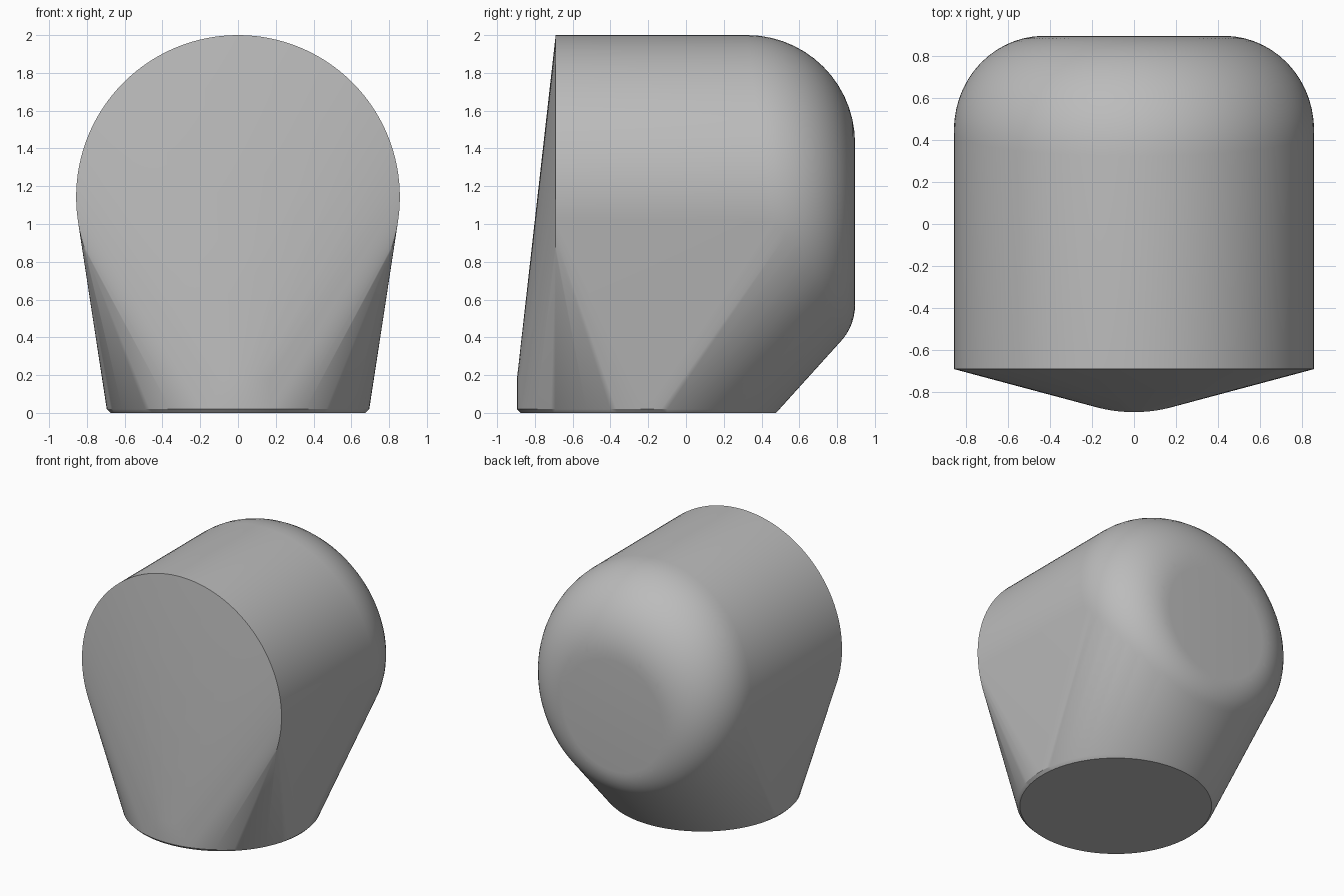
import bpy, bmesh
from math import sin, cos, pi, radians

default = bpy.data.objects.get("Cube")
if default:
    bpy.data.objects.remove(default, do_unlink=True)

SEGMENTS = 128
ROUND_STEPS = 14
BACK, FRONT = 0.895, -0.69        # ends of the horizontal barrel
BARREL_R, BARREL_Z = 0.857, 1.143
FLAT_R, FLAT_Z = 0.428, 1.0       # flat disc on the back
BASE_R, BASE_Y = 0.695, -0.2      # round foot
CHAMFER = 0.02

grey = bpy.data.materials.new("plain grey")
grey.use_nodes = True
colour = (0.5, 0.5, 0.5, 1)
grey.diffuse_color = colour
grey.node_tree.nodes["Principled BSDF"].inputs["Base Color"].default_value = colour

bm = bmesh.new()
for i in range(SEGMENTS):
    a = 2 * pi * i / SEGMENTS
    c, s = cos(a), sin(a)

    # Front rim of the barrel
    bm.verts.new((BARREL_R * c, FRONT, BARREL_Z + BARREL_R * s))

    # Back rounding, wide at the top and tight at the bottom
    ix, iz = FLAT_R * c, FLAT_Z + FLAT_R * s
    dx = BARREL_R * c - ix
    dz = BARREL_Z + BARREL_R * s - iz
    reach = (dx * dx + dz * dz) ** 0.5
    for k in range(ROUND_STEPS + 1):
        p = pi / 2 * k / ROUND_STEPS
        bm.verts.new((ix + dx * sin(p), BACK - reach * (1 - cos(p)), iz + dz * sin(p)))

    # Foot: chamfered bottom and short upright wall
    for r, z in ((BASE_R - CHAMFER, 0), (BASE_R, CHAMFER), (BASE_R, 0.18)):
        bm.verts.new((r * c, BASE_Y + r * s, z))

# Stretch one skin over barrel and foot
hull = bmesh.ops.convex_hull(bm, input=bm.verts[:])
unused = {g for g in hull["geom_interior"] + hull["geom_unused"]
          if isinstance(g, bmesh.types.BMVert)}
bmesh.ops.delete(bm, geom=list(unused), context="VERTS")
bmesh.ops.dissolve_limit(bm, angle_limit=radians(0.1), verts=bm.verts[:], edges=bm.edges[:])
bmesh.ops.recalc_face_normals(bm, faces=bm.faces[:])

mesh = bpy.data.meshes.new("rounded_housing")
bm.to_mesh(mesh)
bm.free()
mesh.materials.append(grey)
housing = bpy.data.objects.new("rounded_housing", mesh)
bpy.context.collection.objects.link(housing)
bpy.ops.object.select_all(action="DESELECT")
housing.select_set(True)
bpy.context.view_layer.objects.active = housing
bpy.ops.object.shade_smooth_by_angle(angle=radians(30))
